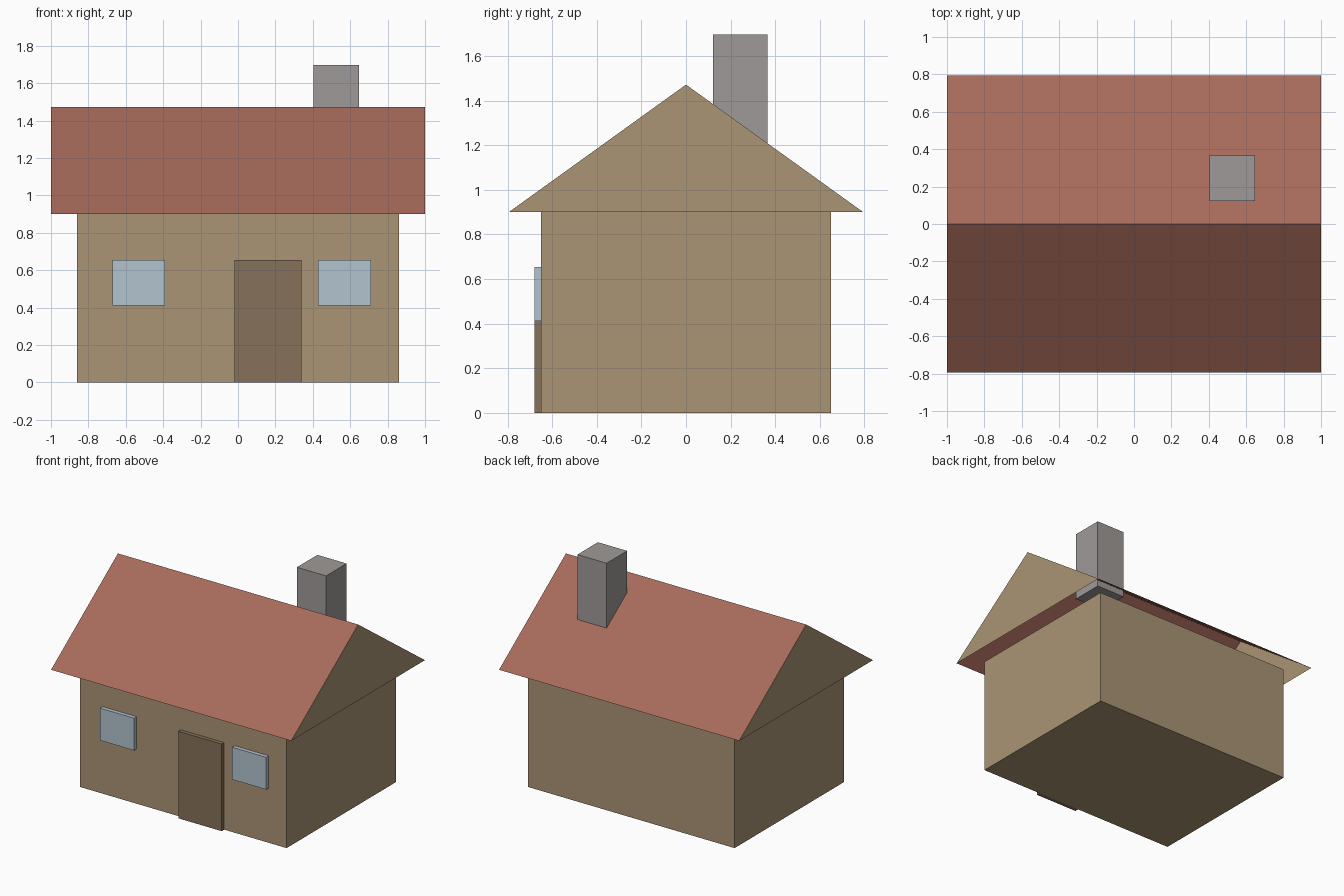
import bpy
import bmesh

if "Cube" in bpy.data.objects:
    bpy.data.objects.remove(bpy.data.objects["Cube"])


def material(name, rgb):
    m = bpy.data.materials.new(name)
    m.diffuse_color = (*rgb, 1.0)
    m.use_nodes = True
    m.node_tree.nodes["Principled BSDF"].inputs["Base Color"].default_value = m.diffuse_color
    return m


TAN = material("tan_wall", (0.40, 0.298, 0.175))
RED = material("red_roof", (0.386, 0.147, 0.105))
BROWN = material("brown_door", (0.238, 0.165, 0.10))
BLUE = material("pale_blue_glass", (0.445, 0.546, 0.624))
GREY = material("grey_chimney", (0.345, 0.323, 0.314))


def finish(name, bm, *mats):
    me = bpy.data.meshes.new(name)
    bm.to_mesh(me)
    bm.free()
    for m in mats:
        me.materials.append(m)
    ob = bpy.data.objects.new(name, me)
    bpy.context.collection.objects.link(ob)
    return ob


def box(name, xs, ys, zs, mat):
    """Box spanning the given ranges on each axis."""
    bm = bmesh.new()
    bmesh.ops.create_cube(bm, size=1)
    for v in bm.verts:
        for i, (lo, hi) in enumerate((xs, ys, zs)):
            v.co[i] = hi if v.co[i] > 0 else lo
    return finish(name, bm, mat)


# House body
box("walls", (-0.86, 0.86), (-0.65, 0.65), (0, 0.9), TAN)

# Door and front windows, standing slightly proud of the wall
box("door", (-0.02, 0.34), (-0.68, -0.65), (0, 0.655), BROWN)
for name, x in (("left_window", -0.672), ("right_window", 0.428)):
    box(name, (x, x + 0.283), (-0.68, -0.65), (0.412, 0.655), BLUE)

# Hollow gable roof, open underneath: red slopes, tan gable ends
bm = bmesh.new()
left, right = ([bm.verts.new((x, y, z)) for y, z in ((-0.795, 0.9), (0, 1.472), (0.795, 0.9))]
               for x in (-1, 1))
for i in range(2):
    bm.faces.new((left[i], right[i], right[i + 1], left[i + 1]))
bm.faces.new(left)
bm.faces.new(right[::-1])
bm.normal_update()
for f in bm.faces:
    f.material_index = 1 if abs(f.normal.x) > 0.9 else 0
    if f.normal.z < -0.1 or f.normal.x * f.calc_center_median().x < -0.1:
        f.normal_flip()
finish("roof", bm, RED, TAN)

# Chimney through the back slope
box("chimney", (0.405, 0.648), (0.122, 0.366), (1.16, 1.697), GREY)
